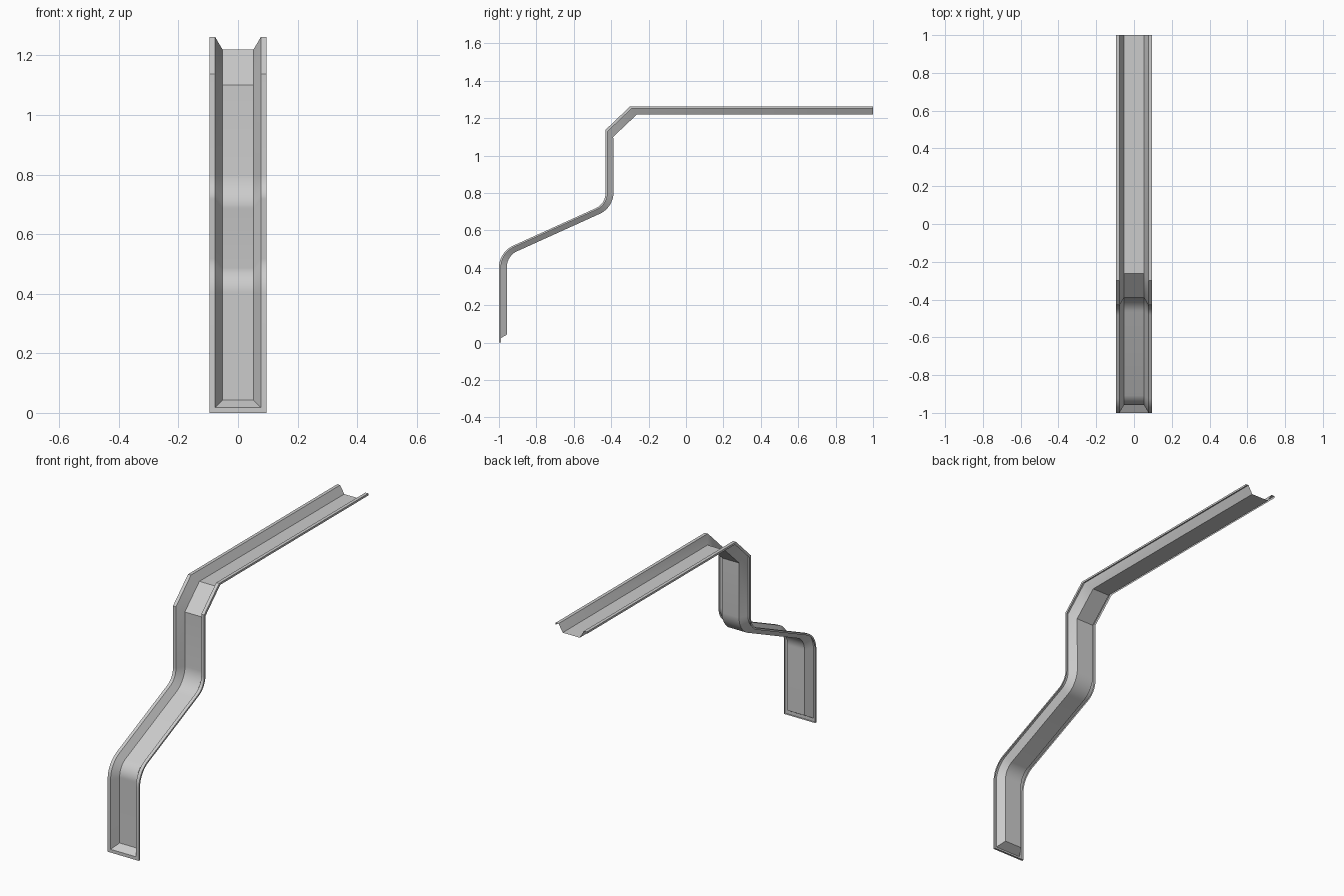
import bpy, bmesh, math

if "Cube" in bpy.data.objects:
    bpy.data.objects.remove(bpy.data.objects["Cube"])

D = 0.043                      # channel depth
SLOPE = math.radians(24.2)     # angle of the sloped run


# Rounded bend in the side plane: returns (y, z, dy, dz) stations,
# dy/dz pointing from the rim line to the channel floor
def bend(cy, cz, radius, a0, a1, side, depth0, depth1, steps=12):
    out = []
    for i in range(steps + 1):
        t = i / steps
        a = a0 + (a1 - a0) * t
        depth = depth0 + (depth1 - depth0) * t
        c, s = math.cos(a), math.sin(a)
        out.append((cy + radius * c, cz + radius * s, side * c * depth, side * s * depth))
    return out


R1, R2 = 0.13, 0.09
THIN = 0.036
up = math.pi / 2
stations = [(-1.0, 0.0, D, 0.0)]
# lower bend, curving back into the slope
stations += bend(-1 + R1, 0.40, R1, math.pi, up + SLOPE, -1, D, THIN)
# upper bend, curving back to vertical
stations += bend(-0.43 - R2, 0.80, R2, SLOPE - up, 0, 1, THIN, D)
# chamfered corner and long top run
stations += [(-0.43, 1.138, 0.041, -0.038),
             (-0.30, 1.262, 0.038, -0.042),
             (1.0, 1.262, 0.0, -D)]

# Cross-section: x, depth fraction, inset at the closed lower end
half = [(0.095, 0.26, 0.0), (0.095, 0.0, 0.0), (0.077, 0.0, 0.018), (0.052, 1.0, 0.043)]
profile = [(-x, d, e) for x, d, e in half] + half[::-1]
n = len(profile)

bm = bmesh.new()
rings = []
for k, (y, z, dy, dz) in enumerate(stations):
    rings.append([bm.verts.new((x, y + dy * d, z + dz * d + (e if k == 0 else 0)))
                  for x, d, e in profile])

# Channel skin
for a, b in zip(rings, rings[1:]):
    for i in range(n - 1):
        bm.faces.new((a[i], a[i + 1], b[i + 1], b[i]))

# Closed lower end: lip, rim and slanted wall
r = rings[0]
for i in range(n // 2 - 1):
    bm.faces.new((r[i + 1], r[i], r[n - 1 - i], r[n - 2 - i]))

bmesh.ops.recalc_face_normals(bm, faces=bm.faces)
# Make the open side of the channel the outside
bm.faces.ensure_lookup_table()
if bm.faces[n // 2 - 1].normal.y > 0:
    bmesh.ops.reverse_faces(bm, faces=bm.faces)

mesh = bpy.data.meshes.new("gutter_channel")
bm.to_mesh(mesh)
bm.free()
channel = bpy.data.objects.new("gutter_channel", mesh)
bpy.context.collection.objects.link(channel)
bpy.context.view_layer.objects.active = channel
channel.select_set(True)
bpy.ops.object.shade_smooth_by_angle(angle=math.radians(25))
